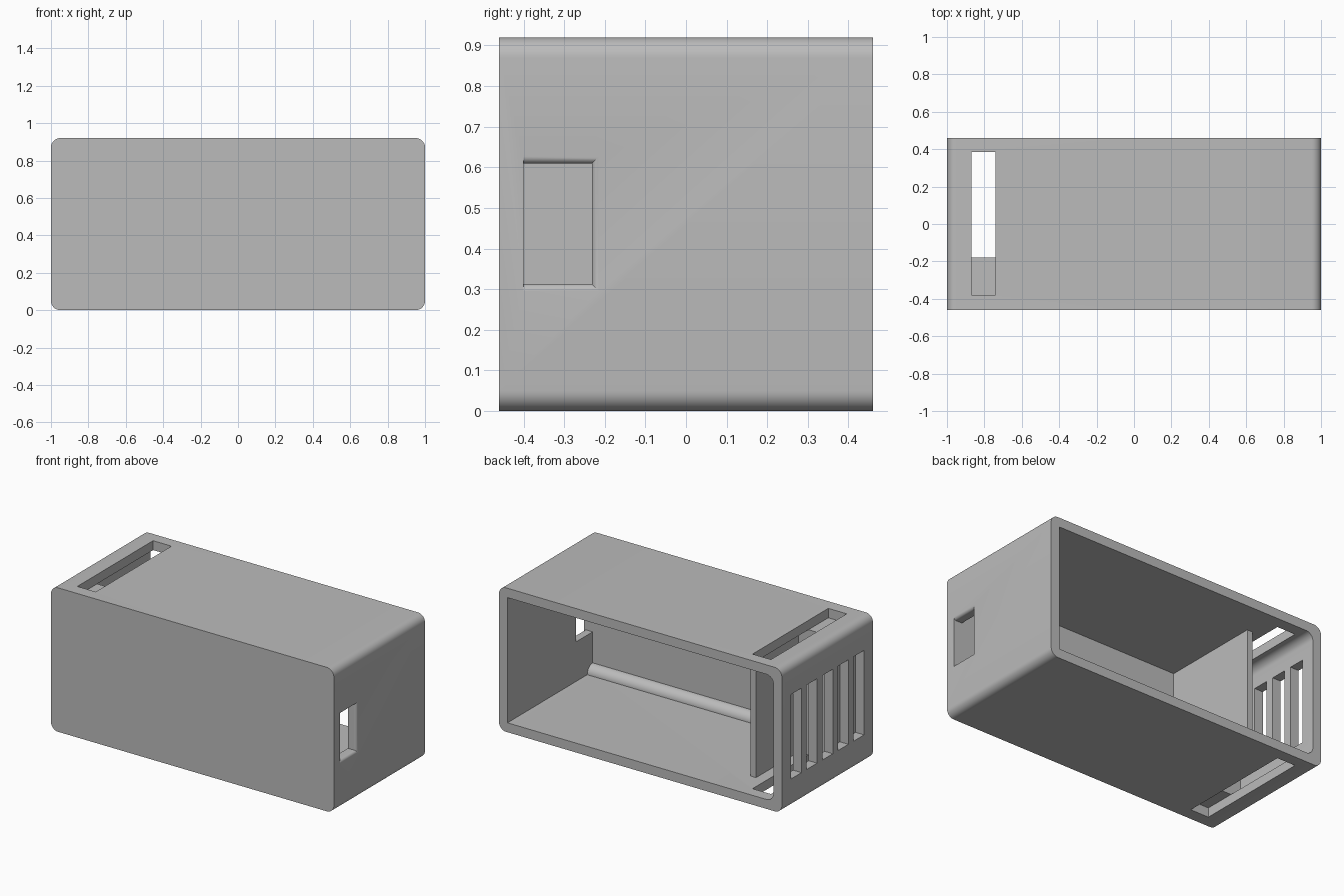
import bpy, bmesh, math
from mathutils import Vector

cube = bpy.data.objects.get("Cube")
if cube:
    bpy.data.objects.remove(cube, do_unlink=True)

grey = bpy.data.materials.new("plain_grey")
grey.use_nodes = True
grey.diffuse_color = (0.5, 0.5, 0.5, 1)
grey.node_tree.nodes["Principled BSDF"].inputs["Base Color"].default_value = (0.5, 0.5, 0.5, 1)


def loft(name, rings):
    """Closed solid through a list of matching rings of points."""
    bm = bmesh.new()
    loops = [[bm.verts.new(p) for p in ring] for ring in rings]
    n = len(loops[0])
    for a, b in zip(loops, loops[1:]):
        for i in range(n):
            j = (i + 1) % n
            bm.faces.new((a[i], a[j], b[j], b[i]))
    bm.faces.new(loops[0])
    bm.faces.new(loops[-1])
    bmesh.ops.recalc_face_normals(bm, faces=bm.faces)
    mesh = bpy.data.meshes.new(name)
    bm.to_mesh(mesh)
    bm.free()
    mesh.materials.append(grey)
    obj = bpy.data.objects.new(name, mesh)
    bpy.context.collection.objects.link(obj)
    return obj


def box(name, x, y, z):
    rings = [[(x[0], y[0], h), (x[1], y[0], h), (x[1], y[1], h), (x[0], y[1], h)] for h in z]
    return loft(name, rings)


def rounded_prism(name, x, y, z, r_left, r_right, steps=8):
    """Prism along y whose corners are rounded at the low-x and high-x sides."""
    profile = []
    corners = [(x[1], z[1], r_right, 0), (x[0], z[1], r_left, 90),
               (x[0], z[0], r_left, 180), (x[1], z[0], r_right, 270)]
    for cx, cz, r, start in corners:
        if r == 0:
            profile.append((cx, cz))
            continue
        ox = cx - r if cx == x[1] else cx + r
        oz = cz - r if cz == z[1] else cz + r
        for i in range(steps + 1):
            a = math.radians(start + 90 * i / steps)
            profile.append((ox + r * math.cos(a), oz + r * math.sin(a)))
    return loft(name, [[(px, d, pz) for px, pz in profile] for d in y])


def cut(target, cutter):
    mod = target.modifiers.new("cut", 'BOOLEAN')
    mod.operation = 'DIFFERENCE'
    mod.solver = 'EXACT'
    mod.object = cutter
    bpy.context.view_layer.objects.active = target
    bpy.ops.object.modifier_apply(modifier=mod.name)
    bpy.data.objects.remove(cutter, do_unlink=True)


# Case: rounded shell, open at the back
case = rounded_prism("case", (-1, 1), (-0.46, 0.46), (0, 0.92), 0.05, 0.05)
cut(case, rounded_prism("cavity", (-0.94, 0.94), (-0.4, 0.6), (0.06, 0.86), 0.05, 0))

# Long slots through the top and the floor
for z in ((-0.1, 0.09), (0.83, 1.0)):
    cut(case, box("slot", (-0.87, -0.74), (-0.38, 0.385), z))

# Row of upright vents
for i in range(5):
    y = 0.315 - 0.158 * i
    cut(case, box("vent", (-1.1, -0.9), (y - 0.053, y + 0.053), (0.185, 0.725)))

# Side window, flared outward on three sides
r = 0.018
flare = [(0.9, 0)]
for i in range(7):
    a = math.radians(15 * i)
    flare.append((1 - r + r * math.sin(a), r - r * math.cos(a)))
flare.append((1.05, r))
cut(case, loft("window", [[(x, -0.4, 0.313 - f), (x, -0.232 + f, 0.313 - f),
                           (x, -0.232 + f, 0.609 + f), (x, -0.4, 0.609 + f)] for x, f in flare]))

# Inner divider and the solid block behind it
box("divider", (-0.67, -0.63), (-0.41, 0.25), (0.05, 0.87))
box("inner_block", (-0.94, -0.66), (-0.41, -0.18), (0.06, 0.86))

# Rounded rail along the inner bottom corner
sides = 32
rail = loft("corner_rail", [[(x, -0.4 + 0.055 * math.cos(2 * math.pi * i / sides),
                              0.06 + 0.055 * math.sin(2 * math.pi * i / sides))
                             for i in range(sides)] for x in (-0.64, 0.95)])

# Smooth the curved faces, keep the edges sharp
for obj in (case, rail):
    bpy.ops.object.select_all(action='DESELECT')
    obj.select_set(True)
    bpy.context.view_layer.objects.active = obj
    bpy.ops.object.shade_smooth_by_angle(angle=math.radians(30))
